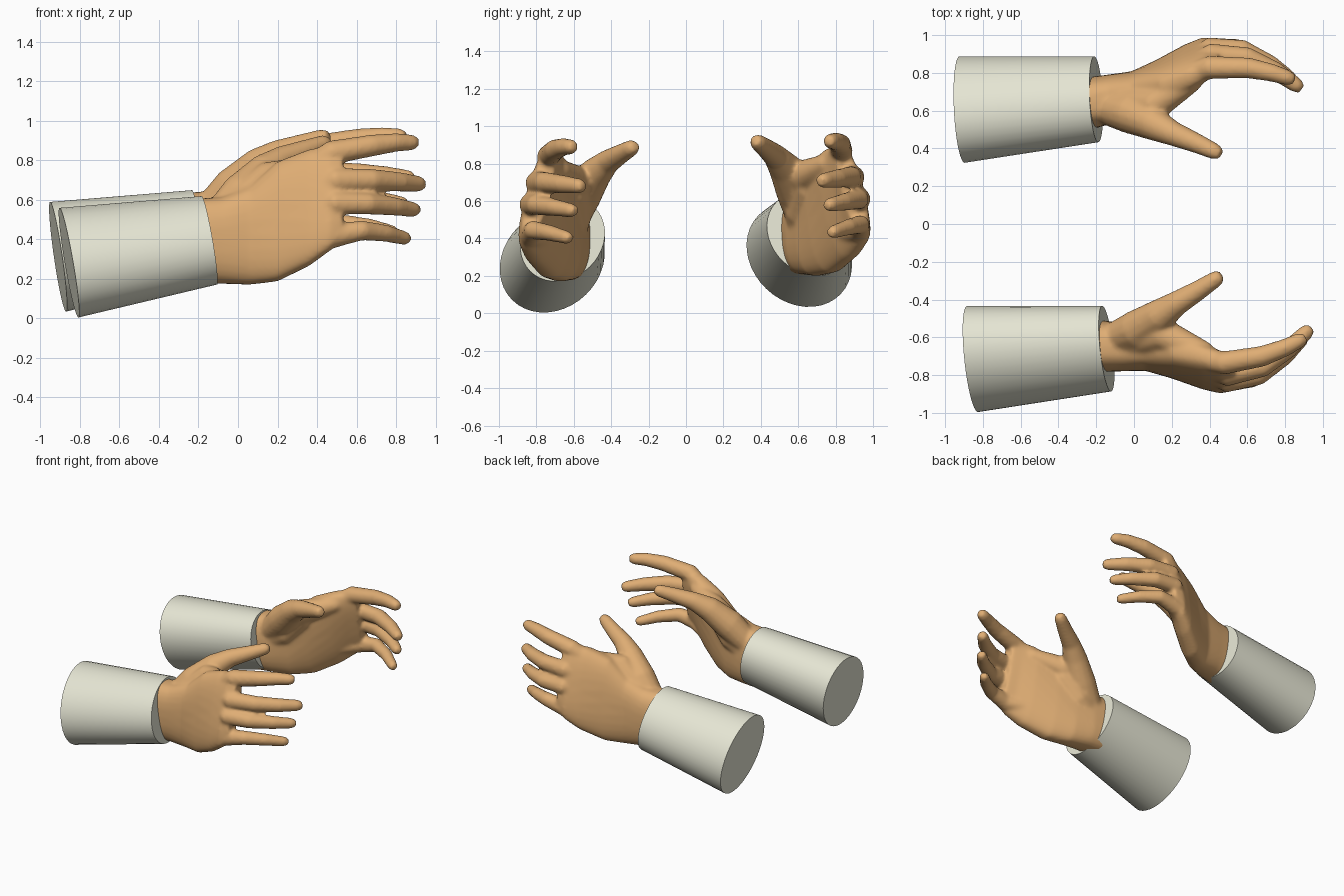
import bpy, bmesh, math
from mathutils import Matrix, Vector

cube = bpy.data.objects.get("Cube")
if cube:
    bpy.data.objects.remove(cube)


def material(name, rgb):
    m = bpy.data.materials.new(name)
    m.use_nodes = True
    m.diffuse_color = (*rgb, 1)
    m.node_tree.nodes["Principled BSDF"].inputs["Base Color"].default_value = (*rgb, 1)
    return m


SKIN = material("warm skin", (0.74, 0.42, 0.175))
CLOTH = material("pale grey cloth", (0.78, 0.78, 0.65))


def loft(bm, rings):
    """Skin a list of equal point rings and close both ends."""
    loops = [[bm.verts.new(p) for p in ring] for ring in rings]
    n = len(loops[0])
    for a, b in zip(loops, loops[1:]):
        for i in range(n):
            j = (i + 1) % n
            bm.faces.new((a[i], a[j], b[j], b[i]))
    bm.faces.new(loops[0][::-1])
    bm.faces.new(loops[-1])


def tube(bm, path, sides=14):
    """Tapering round limb through (x, y, z, radius) points with a blunt tip."""
    pts = [Vector(p[:3]) for p in path]
    radii = [p[3] for p in path]
    end = (pts[-1] - pts[-2]).normalized()
    pts.append(pts[-1] + end * radii[-1] * 0.8)
    radii.append(radii[-1] * 0.65)
    rings = []
    for i, (p, r) in enumerate(zip(pts, radii)):
        tangent = pts[min(i + 1, len(pts) - 1)] - pts[max(i - 1, 0)]
        q = tangent.to_track_quat('Z', 'Y')
        rings.append([p + q @ Vector((r * math.cos(t), r * math.sin(t), 0))
                      for t in (math.tau * k / sides for k in range(sides))])
    loft(bm, rings)


def palm(bm, sections, sides=28):
    """Flattened sections: x, y, z, half height, half thickness, lean."""
    rings = []
    for x, y, z, a, b, lean in sections:
        turn = Matrix.Rotation(-math.radians(lean), 3, 'X')
        ring = []
        for k in range(sides):
            c, s = math.cos(math.tau * k / sides), math.sin(math.tau * k / sides)
            v = Vector((0, b * math.copysign(abs(c) ** 0.7, c),
                        a * math.copysign(abs(s) ** 0.8, s)))
            ring.append(Vector((x, y, z)) + turn @ v)
        rings.append(ring)
    loft(bm, rings)


PALM = [(-0.22, -0.645, 0.39, 0.215, 0.14, 0),
        (-0.08, -0.65, 0.395, 0.22, 0.13, 0),
        (0.06, -0.665, 0.42, 0.25, 0.112, 2),
        (0.20, -0.70, 0.49, 0.305, 0.107, 7),
        (0.36, -0.752, 0.56, 0.30, 0.097, 12),
        (0.46, -0.785, 0.605, 0.275, 0.078, 15),
        (0.53, -0.79, 0.625, 0.24, 0.055, 15)]

DIGITS = {
    "index": [(0.24, -0.70, 0.70, 0.05), (0.48, -0.735, 0.84, 0.063),
              (0.68, -0.70, 0.875, 0.056), (0.80, -0.655, 0.89, 0.048),
              (0.88, -0.615, 0.89, 0.041)],
    "middle": [(0.24, -0.70, 0.62, 0.05), (0.50, -0.80, 0.70, 0.062),
               (0.68, -0.755, 0.70, 0.057), (0.82, -0.66, 0.69, 0.05),
               (0.915, -0.57, 0.68, 0.041)],
    "ring": [(0.24, -0.70, 0.50, 0.05), (0.50, -0.835, 0.585, 0.061),
             (0.66, -0.80, 0.58, 0.055), (0.80, -0.70, 0.565, 0.047),
             (0.89, -0.61, 0.55, 0.038)],
    "little": [(0.24, -0.70, 0.38, 0.05), (0.49, -0.835, 0.42, 0.063),
               (0.63, -0.815, 0.445, 0.051), (0.75, -0.73, 0.43, 0.044),
               (0.845, -0.635, 0.405, 0.036)],
    "thumb": [(-0.12, -0.62, 0.48, 0.09), (0.02, -0.56, 0.63, 0.108),
              (0.14, -0.482, 0.75, 0.088), (0.23, -0.418, 0.81, 0.066),
              (0.34, -0.352, 0.85, 0.054), (0.435, -0.29, 0.885, 0.044)],
    "web": [(-0.02, -0.62, 0.56, 0.09), (0.16, -0.585, 0.71, 0.088),
            (0.38, -0.68, 0.77, 0.055)],
    "thumb_pad": [(-0.14, -0.63, 0.40, 0.09), (0.02, -0.60, 0.52, 0.095),
                  (0.16, -0.60, 0.65, 0.07)],
}

CUFF_BACK = Vector((-0.855, -0.715, 0.282))
CUFF_FRONT = Vector((-0.145, -0.66, 0.395))


def finish(name, bm, place, mat):
    bmesh.ops.transform(bm, matrix=place, verts=bm.verts)
    bmesh.ops.recalc_face_normals(bm, faces=bm.faces)
    me = bpy.data.meshes.new(name)
    bm.to_mesh(me)
    bm.free()
    me.materials.append(mat)
    ob = bpy.data.objects.new(name, me)
    bpy.context.collection.objects.link(ob)
    return ob


def build_arm(side, place):
    # hand: overlapping masses fused into one smooth skin
    bm = bmesh.new()
    palm(bm, PALM)
    for path in DIGITS.values():
        tube(bm, path)
    hand = finish(side + "_hand", bm, place, SKIN)
    fuse = hand.modifiers.new("fuse", 'REMESH')
    fuse.mode = 'VOXEL'
    fuse.voxel_size = 0.012
    fuse.use_smooth_shade = True
    soften = hand.modifiers.new("soften", 'SMOOTH')
    soften.factor = 0.5
    soften.iterations = 9

    # sleeve: tapered oval cylinder with flat ends, long axis leaning inward
    bm = bmesh.new()
    axis = CUFF_FRONT - CUFF_BACK
    bmesh.ops.create_cone(bm, cap_ends=True, segments=40, radius1=0.285,
                          radius2=0.23, depth=axis.length)
    n = axis.normalized()
    major = Vector((0, 1, 1))
    major = (major - n * major.dot(n)).normalized()
    basis = Matrix((major * 1.07, n.cross(major) * 0.9, n)).transposed()
    aim = Matrix.Translation((CUFF_BACK + CUFF_FRONT) / 2) @ basis.to_4x4()
    sleeve = finish(side + "_sleeve", bm, place @ aim, CLOTH)
    bpy.ops.object.select_all(action='DESELECT')
    sleeve.select_set(True)
    bpy.context.view_layer.objects.active = sleeve
    bpy.ops.object.shade_smooth_by_angle(angle=math.radians(40))


# second arm is mirrored, then swung slightly outward about its cuff
mirror = Matrix.Scale(-1, 4, (0, 1, 0))
swing = (Matrix.Translation((-0.2, 0.66, 0.425))
         @ Matrix.Rotation(math.radians(8.8), 4, 'Z')
         @ Matrix.Translation(-(mirror @ CUFF_FRONT)))
build_arm("front", Matrix.Identity(4))
build_arm("back", swing @ mirror)
